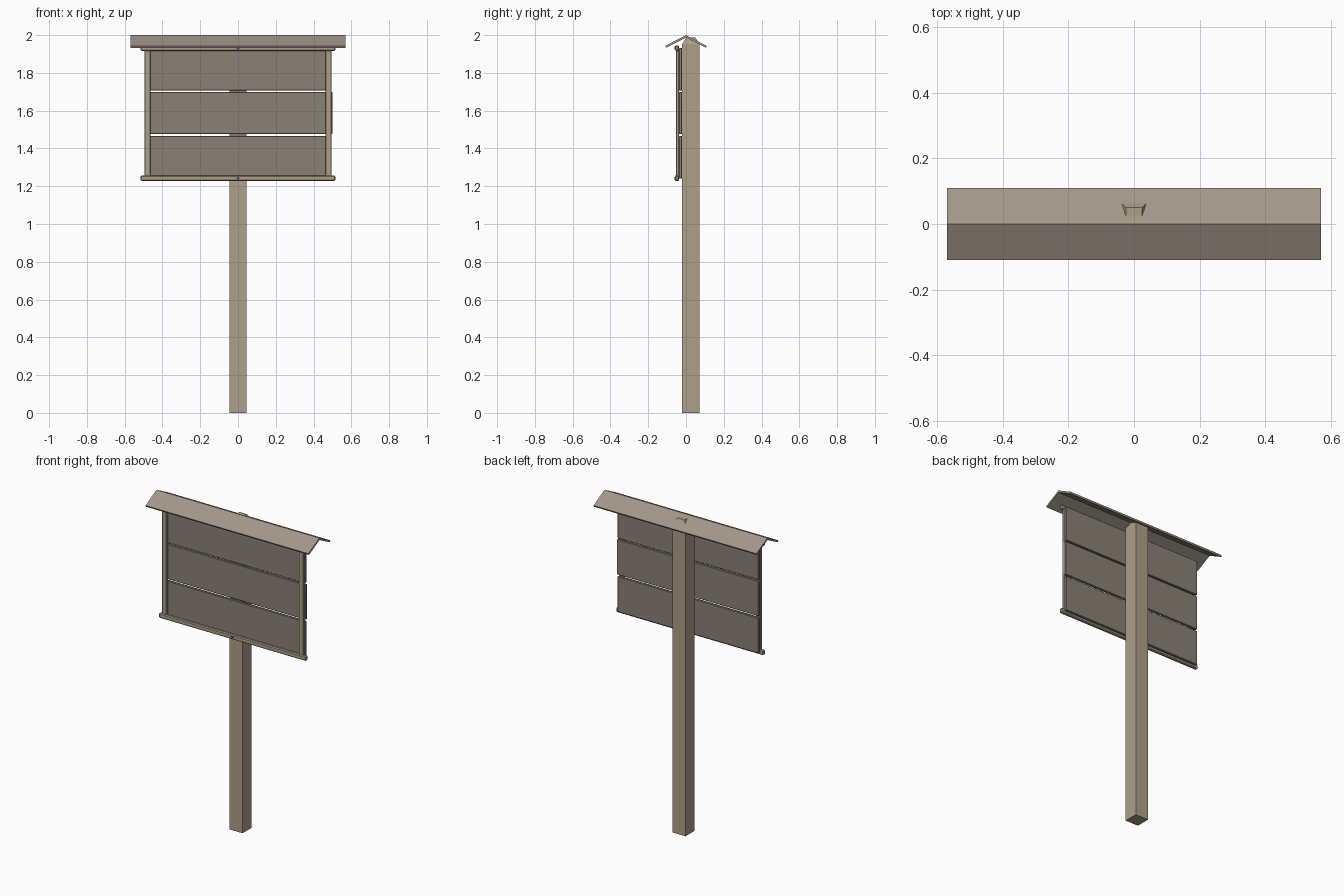
import bpy, bmesh, math

if "Cube" in bpy.data.objects:
    bpy.data.objects.remove(bpy.data.objects["Cube"])


def material(name, rgb):
    m = bpy.data.materials.new(name)
    m.diffuse_color = (*rgb, 1)
    m.use_nodes = True
    m.node_tree.nodes["Principled BSDF"].inputs["Base Color"].default_value = m.diffuse_color
    return m


TAN = material("tan_wood", (0.42, 0.35, 0.25))
GREY = material("weathered_wood", (0.25, 0.22, 0.18))
ROOF = material("roof_wood", (0.36, 0.31, 0.25))
METAL = material("dark_metal", (0.08, 0.08, 0.08))


def finish(name, bm, mat, bevel=0):
    bmesh.ops.recalc_face_normals(bm, faces=bm.faces)
    me = bpy.data.meshes.new(name)
    bm.to_mesh(me)
    bm.free()
    ob = bpy.data.objects.new(name, me)
    bpy.context.collection.objects.link(ob)
    me.materials.append(mat)
    if bevel:
        mod = ob.modifiers.new("bevel", "BEVEL")
        mod.width = bevel
        mod.segments = 1
    return ob


def box(name, x, y, z, mat, bevel=0):
    bm = bmesh.new()
    bmesh.ops.create_cube(bm, size=1)
    for v in bm.verts:
        for i, r in enumerate((x, y, z)):
            v.co[i] = r[1] if v.co[i] > 0 else r[0]
    return finish(name, bm, mat, bevel)


# post with a tapered top that pokes through the rear roof slope
bm = bmesh.new()
rings = []
for z, inset in ((0, 0), (1.953, 0), (1.987, 0.021)):
    a, f, b = 0.046 - inset, -0.02 + inset, 0.071 - inset
    rings.append([bm.verts.new((x, y, z)) for x, y in ((-a, f), (a, f), (a, b), (-a, b))])
bm.faces.new(rings[0])
bm.faces.new(rings[-1])
for lo, hi in zip(rings, rings[1:]):
    for i in range(4):
        j = (i + 1) % 4
        bm.faces.new((lo[i], lo[j], hi[j], hi[i]))
finish("post", bm, TAN)

# three backing planks with narrow gaps
for i, (z, right) in enumerate((((1.24, 1.466), 0.494), ((1.476, 1.699), 0.499), ((1.706, 1.932), 0.494))):
    box(f"plank_{i + 1}", (-0.494, right), (-0.037, -0.02), z, GREY, 0.003)

# frame: side stiles, then top and bottom rails with bolts
for side, name in ((-1, "left_stile"), (1, "right_stile")):
    box(name, sorted((side * 0.462, side * 0.495)), (-0.054, -0.037), (1.255, 1.92), TAN, 0.003)
for name, z in (("bottom", 1.242), ("top", 1.931)):
    box(name + "_rail", (-0.515, 0.515), (-0.058, -0.037), (z - 0.015, z + 0.015), TAN, 0.005)
    bpy.ops.mesh.primitive_cylinder_add(vertices=12, radius=0.008, depth=0.006,
                                        location=(0, -0.059, z), rotation=(math.pi / 2, 0, 0))
    bolt = bpy.context.object
    bolt.name = name + "_bolt"
    bolt.data.materials.append(METAL)

# gabled roof: two sloping boards meeting at the ridge
for side, name in ((-1, "front_roof"), (1, "back_roof")):
    profile = ((0, 2.0), (0.11, 1.943), (0.105, 1.933), (0, 1.987))
    bm = bmesh.new()
    ends = [[bm.verts.new((x, side * y, z)) for y, z in profile] for x in (-0.57, 0.57)]
    for e in ends:
        bm.faces.new(e)
    for i in range(4):
        j = (i + 1) % 4
        bm.faces.new((ends[0][i], ends[0][j], ends[1][j], ends[1][i]))
    finish(name, bm, ROOF)
